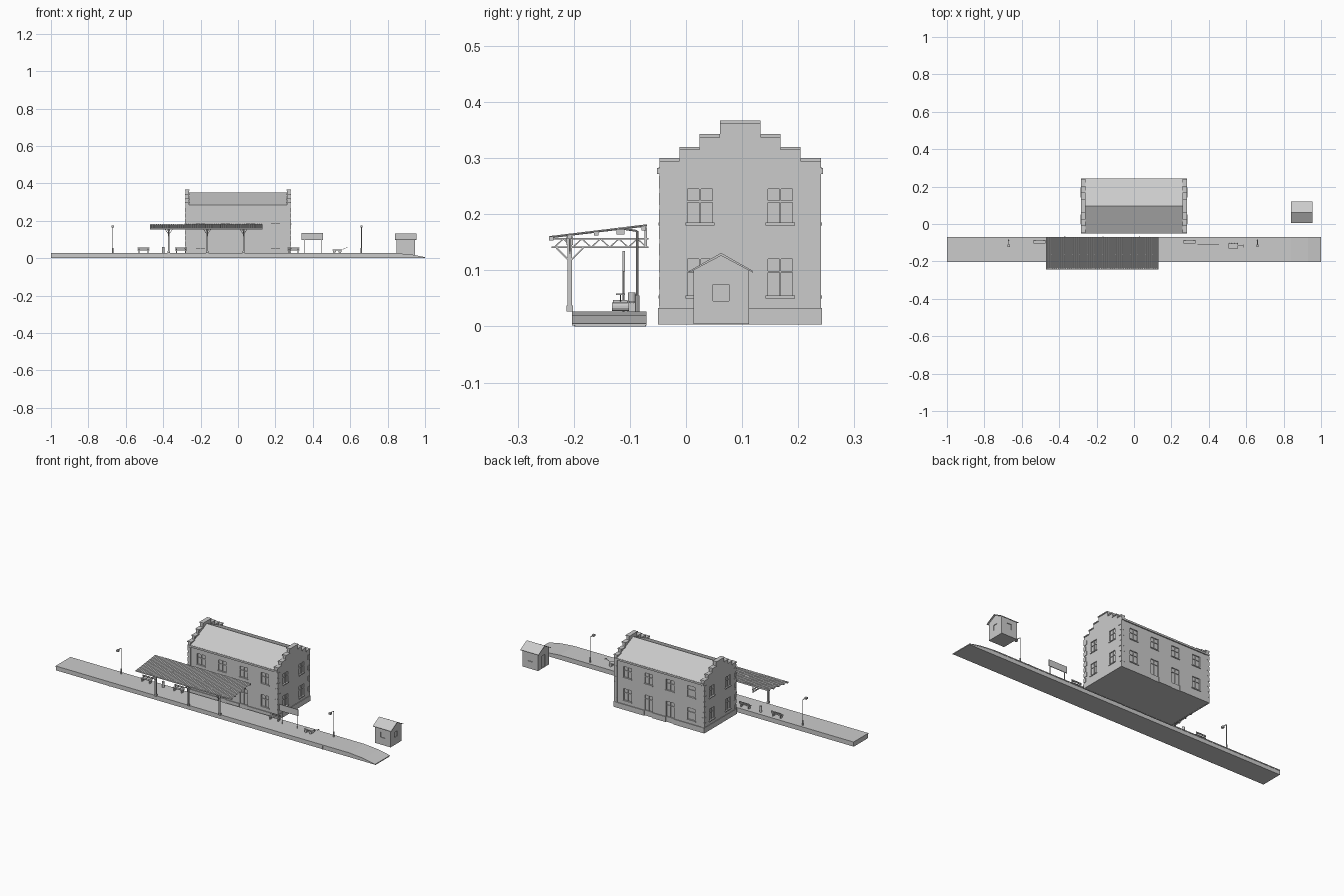
import bpy, bmesh, math
from mathutils import Vector, Matrix

cube = bpy.data.objects.get("Cube")
if cube:
    bpy.data.objects.remove(cube, do_unlink=True)

grey = bpy.data.materials.new("plain_grey")
grey.use_nodes = True
grey.diffuse_color = (0.6, 0.6, 0.6, 1)
grey.node_tree.nodes["Principled BSDF"].inputs["Base Color"].default_value = (0.6, 0.6, 0.6, 1)


def finish(name, bm):
    bmesh.ops.recalc_face_normals(bm, faces=bm.faces)
    mesh = bpy.data.meshes.new(name)
    bm.to_mesh(mesh)
    bm.free()
    mesh.materials.append(grey)
    ob = bpy.data.objects.new(name, mesh)
    bpy.context.collection.objects.link(ob)
    return ob


def box(bm, x0, x1, y0, y1, z0, z1):
    m = Matrix.Translation(((x0 + x1) / 2, (y0 + y1) / 2, (z0 + z1) / 2))
    bmesh.ops.create_cube(bm, size=1, matrix=m @ Matrix.Diagonal((x1 - x0, y1 - y0, z1 - z0, 1)))


def beam(bm, a, b, r, sides=4):
    a, b = Vector(a), Vector(b)
    turn = (b - a).to_track_quat('Z', 'Y').to_matrix().to_4x4()
    spin = Matrix.Rotation(math.pi / 4, 4, 'Z')
    bmesh.ops.create_cone(bm, cap_ends=True, segments=sides, radius1=r, radius2=r,
                          depth=(b - a).length, matrix=Matrix.Translation((a + b) / 2) @ turn @ spin)


def prism(bm, pts, axis, lo, hi):
    """Extrude a profile along x (points are y, z) or along y (points are x, z)."""
    def place(p, t):
        return (t, p[0], p[1]) if axis == 'x' else (p[0], t, p[1])
    rings = [[bm.verts.new(place(p, t)) for p in pts] for t in (lo, hi)]
    n = len(pts)
    bm.faces.new(rings[0])
    bm.faces.new(rings[1][::-1])
    for i in range(n):
        j = (i + 1) % n
        bm.faces.new((rings[0][i], rings[0][j], rings[1][j], rings[1][i]))


def carve(ob, cutter):
    mod = ob.modifiers.new("openings", 'BOOLEAN')
    mod.operation, mod.solver, mod.object = 'DIFFERENCE', 'EXACT', cutter


# Platform with a ramped end, edge coping and slab joints
bm = bmesh.new()
prism(bm, [(-1, 0), (-1, .023), (.85, .023), (.93, .016), (1, .003), (1, 0)], 'y', -.198, -.072)
finish("platform_base", bm)
bm = bmesh.new()
prism(bm, [(-1, .022), (-1, .027), (.84, .027), (.93, .019), (1, .005), (1, .002), (.93, .015), (.84, .022)],
      'y', -.203, -.07)
finish("platform_paving", bm)
bm = bmesh.new()
for i in range(6):
    x = -1 + .3333 * i
    box(bm, x, x + .004, -.2, -.0715, 0, .0255)
finish("platform_joints", bm)

# Station building
MID = .0965
bm = bmesh.new()
prism(bm, [(-.045, .004), (-.045, .282), (MID, .342), (.238, .282), (.238, .004)], 'x', -.272, .272)
walls = finish("building_walls", bm)

steps = [(.144, .3), (.108, .32), (.072, .343), (.036, .367)]
outline = [(-.144, .004)]
for i, (w, z) in enumerate(steps):
    outline.append((-w, z))
    if i < 3:
        outline.append((-steps[i + 1][0], z))
outline += [(-y, z) for y, z in reversed(outline)]
outline = [(y + MID, z) for y, z in outline]
gables = []
for side, lo, hi in (("right", -.281, -.263), ("left", .263, .281)):
    bm = bmesh.new()
    prism(bm, outline, 'x', lo, hi)
    gables.append(finish(side + "_stepped_gable", bm))

# Window and door openings
bm = bmesh.new()
bars = bmesh.new()
for x in (-.2, -.067, .067, .2):
    for z0, z1 in ((.055, .12), (.185, .245)):
        door = abs(x) < .1 and z0 < .1
        low = .034 if door else z0
        for wall, out in ((-.045, -1), (.238, 1)):
            box(bm, x - .024, x + .024, wall - .006, wall + .006, low, z1)
            y = wall - out * .004
            box(bars, x - .0015, x + .0015, y - .002, y + .002, low, z1)
            box(bars, x - .024, x + .024, y - .002, y + .002, z1 - .024, z1 - .021)
            if not door:
                box(bars, x - .028, x + .028, wall - .004, wall + .004, z0 - .005, z0)
for y in (.025, .168):
    for z0, z1 in ((.055, .12), (.185, .245)):
        for s in (-1, 1):
            box(bm, s * .281 - .006, s * .281 + .006, y - .022, y + .022, z0, z1)
            x = s * .277
            box(bars, x - .002, x + .002, y - .0015, y + .0015, z0, z1)
            box(bars, x - .002, x + .002, y - .022, y + .022, z1 - .024, z1 - .021)
            box(bars, s * .281 - .004, s * .281 + .004, y - .026, y + .026, z0 - .005, z0)
cutter = finish("opening_cutter", bm)
cutter.hide_render = True
cutter.hide_viewport = True
finish("window_bars_and_sills", bars)
for ob in [walls] + gables:
    carve(ob, cutter)

# Plinth, cornice and corner stones
bm = bmesh.new()
for s in (-1, 1):
    for x0, x1 in ((-.283, -.092), (-.042, .042), (.092, .283)):
        y = MID + s * .1435
        box(bm, x0, x1, y - .0025, y + .0025, .003, .033)
    box(bm, s * .281 - .003, s * .281 + .003, MID - .146, MID + .146, .003, .033)
finish("building_plinth", bm)
bm = bmesh.new()
for s in (-1, 1):
    y = MID + s * .143
    box(bm, -.281, .281, y - .005, y + .005, .272, .282)
finish("eaves_cornice", bm)
bm = bmesh.new()
for sx in (-1, 1):
    for sy in (-1, 1):
        for i in range(8):
            w = .022 if i % 2 else .014
            y, z = MID + sy * (.1445 - w / 2), .036 + i * .03
            box(bm, sx * .274 - .0095, sx * .274 + .0095, y - w / 2, y + w / 2, z, z + .022)
finish("corner_stones", bm)
bm = bmesh.new()
for sx in (-1, 1):
    for i, (w, z) in enumerate(steps):
        inner = steps[i + 1][0] if i < 3 else 0
        for s in (-1, 1):
            a, b = sorted((MID + s * w, MID + s * inner))
            box(bm, sx * .272 - .0125, sx * .272 + .0125, a, b, z - .006, z)
finish("gable_coping", bm)

# Main roof
bm = bmesh.new()
prism(bm, [(-.049, .283), (MID, .35), (.242, .283), (.242, .279), (MID, .344), (-.049, .279)], 'x', -.264, .264)
finish("building_roof", bm)

# Platform canopy: ribbed sheet, posts, trusses and purlins
bm = bmesh.new()
ribs = 60
rows = []
for y, z in ((-.243, .159), (-.07, .18)):
    rows.append([bm.verts.new((-.47 + .6 * i / (2 * ribs), y, z + .002 * (i % 2))) for i in range(2 * ribs + 1)])
for i in range(2 * ribs):
    bm.faces.new((rows[0][i], rows[0][i + 1], rows[1][i + 1], rows[1][i]))
sheet = finish("canopy_roof", bm)
solid = sheet.modifiers.new("thickness", 'SOLIDIFY')
solid.thickness = .002
bm = bmesh.new()
for y, z in ((-.24, .157), (-.207, .16), (-.16, .166), (-.118, .17), (-.075, .175)):
    box(bm, -.47, .13, y - .004, y + .004, z - .004, z + .003)
finish("canopy_purlins", bm)
bm = bmesh.new()
for x in (-.37, -.165, .03):
    Y = -.207
    box(bm, x - .004, x + .004, Y - .004, Y + .004, .027, .158)
    box(bm, x - .006, x + .006, Y - .006, Y + .006, .027, .037)
    box(bm, x - .006, x + .006, Y - .006, Y + .006, .145, .16)
    for z in (.141, .156):
        box(bm, x - .003, x + .003, -.24, -.067, z - .0015, z + .0015)
    for s in (-1, 1):
        beam(bm, (x, Y, .116), (x, Y + s * .024, .14), .002)
        beam(bm, (x, Y, .126), (x + s * .022, Y, .158), .002)
    for i in range(10):
        y, up = -.235 + i * .0165, i % 2
        beam(bm, (x, y, .141 + .015 * up), (x, y + .0165, .156 - .015 * up), .0015)
    beam(bm, (x, -.072, .141), (x, -.072, .176), .003)
finish("canopy_posts_and_trusses", bm)

# Lamps
for side, x in (("right", -.67), ("left", .66)):
    bm = bmesh.new()
    beam(bm, (x, -.087, .027), (x, -.087, .17), .0022, 8)
    beam(bm, (x, -.087, .027), (x, -.087, .055), .004, 8)
    beam(bm, (x, -.087, .17), (x, -.112, .174), .0018, 8)
    box(bm, x - .006, x + .006, -.124, -.11, .164, .174)
    finish(side + "_platform_lamp", bm)

# Benches
for name, x in (("right", -.505), ("middle", -.305), ("left", .297)):
    bm = bmesh.new()
    for i in range(3):
        y = -.105 + i * .006
        box(bm, x - .032, x + .032, y, y + .005, .042, .045)
    for z in (.048, .054):
        box(bm, x - .032, x + .032, -.088, -.086, z, z + .004)
    for s in (-1, 1):
        box(bm, x + s * .024 - .002, x + s * .024 + .002, -.104, -.09, .027, .042)
        box(bm, x + s * .024 - .002, x + s * .024 + .002, -.09, -.088, .027, .058)
    finish(name + "_bench", bm)

# Notice board
bm = bmesh.new()
box(bm, .34, .455, -.113, -.109, .098, .134)
for x in (.354, .448):
    beam(bm, (x, -.111, .027), (x, -.111, .1), .0018, 8)
finish("platform_sign_board", bm)

# Luggage trolley and litter bin
bm = bmesh.new()
box(bm, .505, .555, -.13, -.104, .042, .047)
for x in (.515, .545):
    beam(bm, (x, -.132, .035), (x, -.102, .035), .008, 12)
beam(bm, (.555, -.117, .045), (.585, -.117, .058), .0015)
box(bm, .583, .586, -.125, -.109, .056, .059)
finish("luggage_trolley", bm)
bm = bmesh.new()
beam(bm, (-.4, -.097, .027), (-.4, -.097, .06), .007, 12)
finish("litter_bin", bm)

# Small hut
bm = bmesh.new()
prism(bm, [(.013, .004), (.013, .1), (.0625, .126), (.112, .1), (.112, .004)], 'x', .848, .946)
hut = finish("hut_walls", bm)
bm = bmesh.new()
prism(bm, [(.006, .099), (.0625, .131), (.119, .099), (.119, .096), (.0625, .126), (.006, .096)], 'x', .84, .954)
finish("hut_roof", bm)
bm = bmesh.new()
for y in (.013, .112):
    box(bm, .882, .912, y - .004, y + .004, .045, .075)
box(bm, .842, .852, .048, .077, .006, .075)
box(bm, .942, .95, .048, .077, .045, .075)
hut_cutter = finish("hut_opening_cutter", bm)
hut_cutter.hide_render = True
hut_cutter.hide_viewport = True
carve(hut, hut_cutter)
